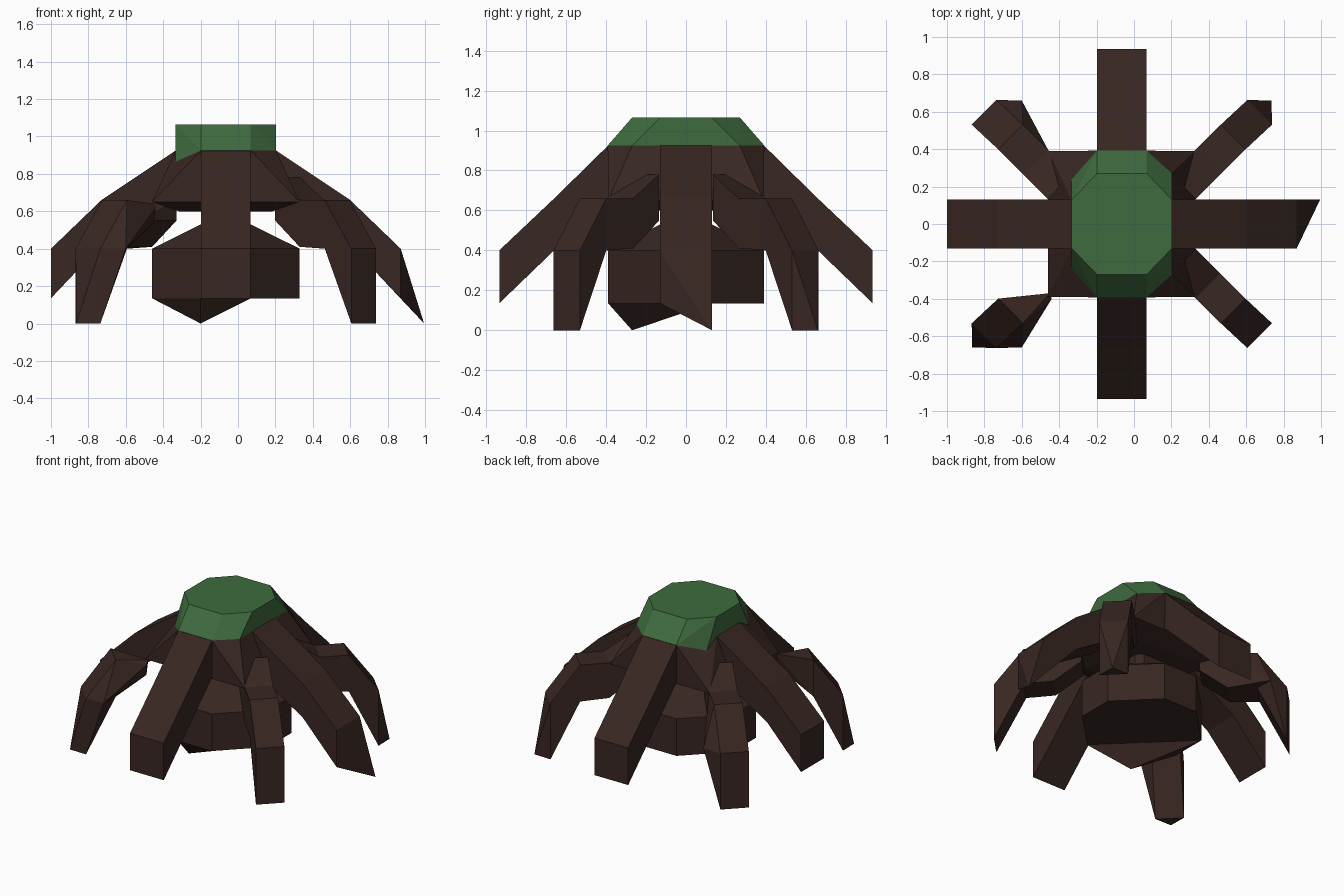
import bpy, bmesh

if "Cube" in bpy.data.objects:
    bpy.data.objects.remove(bpy.data.objects["Cube"])

CX = -0.065  # the trunk axis sits slightly left of centre


def material(name, color):
    m = bpy.data.materials.new(name)
    m.diffuse_color = color
    m.use_nodes = True
    m.node_tree.nodes["Principled BSDF"].inputs["Base Color"].default_value = m.diffuse_color
    return m


BARK = material("bark", (0.04, 0.02, 0.016, 1))
MOSS = material("moss", (0.048, 0.145, 0.048, 1))


def hulls(name, groups, mat):
    """One object from convex blocks, each given as a list of points."""
    bm = bmesh.new()
    for pts in groups:
        part = bmesh.new()
        for p in pts:
            part.verts.new(p)
        bmesh.ops.convex_hull(part, input=part.verts[:])
        loose = [v for v in part.verts if not v.link_faces]
        bmesh.ops.delete(part, geom=loose, context='VERTS')
        bmesh.ops.recalc_face_normals(part, faces=part.faces[:])
        tmp = bpy.data.meshes.new("tmp")
        part.to_mesh(tmp)
        part.free()
        bm.from_mesh(tmp)
        bpy.data.meshes.remove(tmp)
    me = bpy.data.meshes.new(name)
    bm.to_mesh(me)
    bm.free()
    me.materials.append(mat)
    ob = bpy.data.objects.new(name, me)
    bpy.context.collection.objects.link(ob)
    return ob


def chain(stations, extra=(), inner=()):
    """Convex blocks between neighbouring cross-sections; extra points join the last ones."""
    blocks = [a + b for a, b in zip(stations, stations[1:])]
    blocks[-1] = blocks[-1] + list(extra) + list(inner)
    if inner:
        blocks[-2] = blocks[-2] + list(inner)
    return blocks


def octagon(rx, ry, cut_x, cut_y, z):
    """Octagon around the trunk axis with flats of half width cut_x and cut_y."""
    return [(CX + sx * x, sy * y, z) for sx in (-1, 1) for sy in (-1, 1)
            for x, y in ((rx, cut_y), (cut_x, ry))]


# Mossy cap; its two left corners droop
rim = [(CX + sx * 0.133, sy * 0.392, 0.925) for sx in (-1, 1) for sy in (-1, 1)]
rim += [(CX + sx * 0.268, sy * 0.13, 0.925) for sx in (-1, 1) for sy in (-1, 1)]
rim += [(CX + sx * 0.268, sy * 0.27, 0.925 if sx == 1 else 0.81)
        for sx in (-1, 1) for sy in (-1, 1)]
hulls("moss_cap", [octagon(0.268, 0.27, 0.133, 0.13, 1.065) + rim], MOSS)

# Upper trunk flaring under the cap, and the narrow core
skirt = [(CX + sx * x, sy * y, z) for sx in (-1, 1) for sy in (-1, 1)
         for x, y, z in ((0.395, 0.39, 0.65), (0.25, 0.25, 0.6))]
hulls("upper_trunk", [rim + skirt], BARK)
hulls("core", [octagon(0.13, 0.13, 0.09, 0.09, 0.45) + octagon(0.13, 0.13, 0.09, 0.09, 0.7)], BARK)

# Lower bulb with a hanging point underneath
base = octagon(0.395, 0.39, 0.133, 0.13, 0.135)
hulls("lower_bulb", [
    base + octagon(0.395, 0.39, 0.133, 0.13, 0.4) + octagon(0.133, 0.13, 0.1, 0.1, 0.53),
    [(-0.46, -0.13, 0.135), (-0.46, 0.13, 0.135), (-0.2, -0.39, 0.135),
     (0.07, -0.39, 0.135), (-0.2, -0.27, 0.0)]], BARK)

# Front and back roots: straight beams with a vertical end
for name, s in (("front_root", -1), ("back_root", 1)):
    prof = [(0.39, 0.925, 0.66), (0.66, 0.66, 0.4), (0.935, 0.4, 0.135)]
    st = [[(CX + sx * 0.133, s * y, z) for sx in (-1, 1) for z in (t, b)] for y, t, b in prof]
    hulls(name, chain(st), BARK)

# Side roots: bent beams; the right one ends in a pointed tip
for name, s in (("left_root", -1), ("right_root", 1)):
    prof = [(0.268, 0.925, 0.66), (0.665, 0.66, 0.42), (0.935, 0.4, 0.135)]
    st = [[(CX + s * x, sy * 0.13, z) for sy in (-1, 1) for z in (t, b)] for x, t, b in prof]
    if s > 0:
        st[-1].remove((CX + 0.935, 0.13, 0.135))
    hulls(name, chain(st, [(0.995, 0.13, 0.0)] if s > 0 else []), BARK)

# Diagonal roots: distance from the axis, y, top and bottom of each cross-section
prof = [(0.33, 0.2, 0.78, 0.55), (0.46, 0.33, 0.66, 0.41),
        (0.595, 0.465, 0.66, 0.4), (0.737, 0.597, 0.4, 0.0)]
for sx, side in ((-1, "left"), (1, "right")):
    for sy, end in ((-1, "front"), (1, "back")):
        st = [[(CX + sx * (x + k * 0.066), sy * (y - k * 0.066), z)
               for k in (-1, 1) for z in (t, b)] for x, y, t, b in prof]
        # The front left root hangs from a narrow joint at the trunk corner
        if (sx, sy) == (-1, -1):
            st[:2] = [[(-0.45, -0.37, 0.64), (-0.45, -0.39, 0.54), (-0.44, -0.4, 0.62)]]
        # Two of the feet have a third, outer corner; the left ones a wide inner one
        tip = [(CX + sx * 0.8, sy * 0.66, 0.0)] if sx == sy else []
        inner = [(-0.6, sy * 0.66, 0.4)] if sx < 0 else []
        hulls(f"{end}_{side}_diagonal_root", chain(st, tip, inner), BARK)
